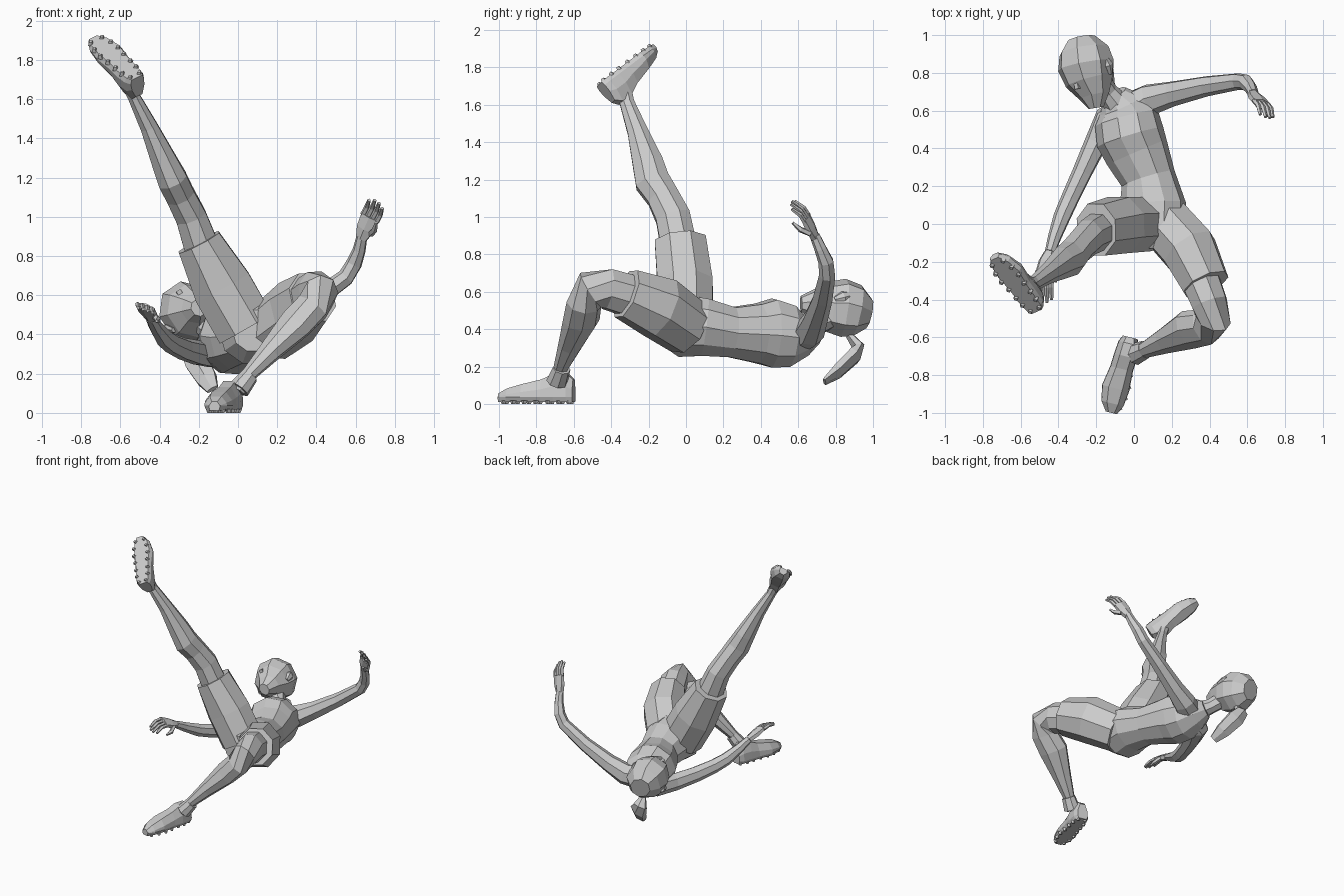
import bpy, bmesh
from math import cos, sin, tau
from mathutils import Vector as V, Matrix


def finish(bm, name):
    bmesh.ops.recalc_face_normals(bm, faces=bm.faces)
    me = bpy.data.meshes.new(name)
    bm.to_mesh(me)
    bm.free()
    ob = bpy.data.objects.new(name, me)
    bpy.context.collection.objects.link(ob)
    return ob


def bridge(bm, loops):
    """Join equal loops of vertices and cap both ends."""
    for a, b in zip(loops, loops[1:]):
        for k in range(len(a)):
            n = (k + 1) % len(a)
            bm.faces.new((a[k], a[n], b[n], b[k]))
    bm.faces.new(loops[0])
    bm.faces.new(loops[-1])


def add_loft(bm, rings, ref, sides=8):
    """Skin rings of (x, y, z, radius along ref, radius across)."""
    pts = [V(r[:3]) for r in rings]
    loops = []
    for i, r in enumerate(rings):
        t = (pts[min(i + 1, len(pts) - 1)] - pts[max(i - 1, 0)]).normalized()
        u = V(ref)
        u = (u - t * u.dot(t)).normalized()
        w = t.cross(u)
        loops.append([bm.verts.new(pts[i] + u * r[3] * cos(tau * (k + .5) / sides)
                                   + w * r[4] * sin(tau * (k + .5) / sides))
                      for k in range(sides)])
    bridge(bm, loops)


def loft(name, rings, ref, sides=8):
    bm = bmesh.new()
    add_loft(bm, rings, ref, sides)
    return finish(bm, name)


def shoe(name, heel, toe, up, flip=1):
    heel, fwd, up = V(heel), V(toe) - V(heel), V(up)
    length = fwd.length
    fwd.normalize()
    up = (up - fwd * up.dot(fwd)).normalized()
    m = Matrix((fwd, up.cross(fwd), up)).transposed().to_4x4()
    m.translation = heel
    bm = bmesh.new()
    # upper: position along the foot, half width, height, sideways drift
    loops = []
    for s, w, h, d in ((0, .04, .12, 0), (.08, .056, .15, 0), (.25, .062, .15, 0), (.42, .062, .12, .004),
                       (.68, .074, .095, .01), (.88, .06, .072, .006), (1, .03, .045, 0)):
        prof = ((-.8, 0), (.8, 0), (1, .025), (.95, h * .55), (.5, h), (-.5, h), (-.95, h * .55), (-1, .025))
        loops.append([bm.verts.new((s * length, y * w + d * flip, z)) for y, z in prof])
    bridge(bm, loops)
    # low studs around the sole
    for s, w in ((.05, .028), (.18, .042), (.32, .045), (.48, .048), (.63, .054), (.78, .05), (.92, .034)):
        for e in (-1, 1):
            bmesh.ops.create_cone(bm, cap_ends=True, segments=4, radius1=.01, radius2=.018, depth=.02,
                                  matrix=Matrix.Translation((s * length, e * w, -.002)))
    bm.transform(m)
    return finish(bm, name)


def hand(name, wrist, knuckle, tip, side, palm):
    wrist, knuckle, tip, side, palm = map(V, (wrist, knuckle, tip, side, palm))
    axis = (knuckle - wrist).normalized()
    side = (side - axis * side.dot(axis)).normalized()
    bm = bmesh.new()
    add_loft(bm, [(*wrist, .032, .026), (*wrist.lerp(knuckle, .45), .052, .026),
                  (*knuckle, .056, .02)], side, 6)
    for i in range(4):
        o = side * (i - 1.5) * .027
        reach = (.85, 1, .97, .78)[i]
        a = knuckle + o - axis * .01
        b = knuckle.lerp(tip, .5 * reach) + o
        c = knuckle.lerp(tip, reach) + o + palm * .03
        add_loft(bm, [(*a, .015, .014), (*b, .014, .013), (*c, .009, .009)], side, 5)
    a = wrist.lerp(knuckle, .35) + side * .035
    b = a + side * .02 + axis * .03 + palm * .04
    c = b + axis * .04 + palm * .03
    add_loft(bm, [(*a, .018, .018), (*b, .016, .016), (*c, .008, .008)], palm, 5)
    return finish(bm, name)


# torso and neck
ACROSS = (.9, .25, .25)
loft("torso", [(.09, -.13, .42, .12, .11), (.09, -.03, .42, .19, .175), (.1, .1, .41, .178, .16),
               (.075, .24, .385, .147, .14), (.015, .38, .378, .172, .165), (-.02, .46, .38, .182, .192),
               (-.04, .56, .365, .172, .172), (-.065, .63, .365, .13, .11), (-.1, .69, .385, .065, .065)], ACROSS, 10)
loft("neck", [(-.08, .62, .39, .075, .07), (-.14, .7, .42, .055, .055), (-.2, .78, .47, .06, .06)], ACROSS, 8)

# head: chin to crown, then nose, ears and tied hair
FACE = V((-.45, -.4, .8)).normalized()
CROWN = V((-.35, .9, .2)).normalized()
EAR = CROWN.cross(FACE).normalized()
loft("head", [(-.2, .615, .535, .04, .045), (-.21, .68, .535, .085, .08), (-.235, .76, .52, .13, .14),
              (-.255, .84, .515, .15, .162), (-.265, .915, .5, .132, .145), (-.28, .978, .485, .075, .085)], EAR, 8)
c = V((-.25, .8, .515))
n = c + FACE * .13 - CROWN * .02
loft("nose", [(*(n + CROWN * .05 - FACE * .02), .01, .01), (*(n - CROWN * .015), .018, .022)], EAR, 4)
for e, nm in ((-1, "right_ear"), (1, "left_ear")):
    p = c + EAR * e * .125 - FACE * .02
    loft(nm, [(*(p - CROWN * .04), .012, .015), (*(p + CROWN * .01 + EAR * e * .012), .018, .032),
              (*(p + CROWN * .04 + EAR * e * .008), .014, .022)], EAR, 6)
loft("ponytail", [(-.235, .87, .37, .02, .02), (-.24, .92, .31, .055, .035), (-.21, .9, .26, .07, .04),
                  (-.16, .81, .175, .06, .035), (-.13, .74, .12, .035, .012)], (.8, 0, .5), 6)

# kicking leg
loft("kicking_shorts_leg", [(.04, .0, .43, .165, .155), (-.08, -.005, .64, .165, .16),
                            (-.2, -.03, .87, .124, .148)], (1, 0, .3), 8)
loft("kicking_leg", [(-.17, -.03, .8, .1, .105), (-.24, -.07, 1.0, .085, .1), (-.295, -.125, 1.11, .08, .092),
                     (-.335, -.18, 1.19, .082, .1), (-.38, -.205, 1.29, .07, .088),
                     (-.455, -.26, 1.46, .048, .058), (-.53, -.315, 1.61, .034, .042),
                     (-.555, -.33, 1.67, .038, .045)], (1, 0, .3), 8)
shoe("kicking_shoe", (-.515, -.465, 1.71), (-.74, -.185, 1.915), (.06, .67, -.73), 1)

# supporting leg
loft("bent_shorts_leg", [(.16, .01, .41, .15, .16), (.295, -.14, .515, .155, .175),
                         (.38, -.32, .59, .132, .142)], (.8, .5, 0), 8)
loft("bent_leg", [(.33, -.24, .56, .11, .12), (.4, -.42, .615, .1, .115), (.42, -.51, .61, .09, .11),
                  (.38, -.545, .54, .085, .1), (.29, -.56, .45, .08, .108), (.16, -.62, .31, .055, .07),
                  (.05, -.67, .19, .036, .042), (.0, -.69, .11, .038, .042)], (.8, .5, 0), 8)
loft("bent_sock_cuff", [(.06, -.665, .19, .045, .05), (.005, -.69, .12, .055, .06)], (.8, .5, 0), 8)
shoe("planted_shoe", (-.02, -.6, .012), (-.12, -1.0, .012), (0, 0, 1), -1)

# arms with short sleeves
arms = {
    "left": ([(-.02, .6, .36, .1, .09), (.08, .66, .385, .085, .08), (.2, .69, .45, .068, .065),
              (.38, .73, .565, .055, .052), (.55, .755, .69, .045, .045), (.592, .75, .76, .042, .042),
              (.618, .72, .83, .034, .034), (.632, .69, .9, .028, .028)], (0, 1, .2)),
    "right": ([(-.05, .59, .35, .09, .09), (-.14, .55, .3, .075, .08), (-.2, .43, .305, .065, .062),
               (-.275, .27, .325, .058, .052), (-.34, .13, .355, .052, .048), (-.38, .04, .385, .048, .046),
               (-.42, -.07, .44, .036, .036), (-.445, -.15, .485, .028, .028)], (.5, 0, .8)),
}
for nm, (rings, ref) in arms.items():
    loft(nm + "_arm", rings, ref, 7)
hand("left_hand", (.63, .69, .89), (.675, .64, 1.0), (.715, .59, 1.075), (.8, -.3, -.1), (-.2, -.9, .1))
hand("right_hand", (-.445, -.15, .485), (-.475, -.27, .54), (-.475, -.4, .545), (.8, -.2, -.3), (.1, -.5, -.7))
